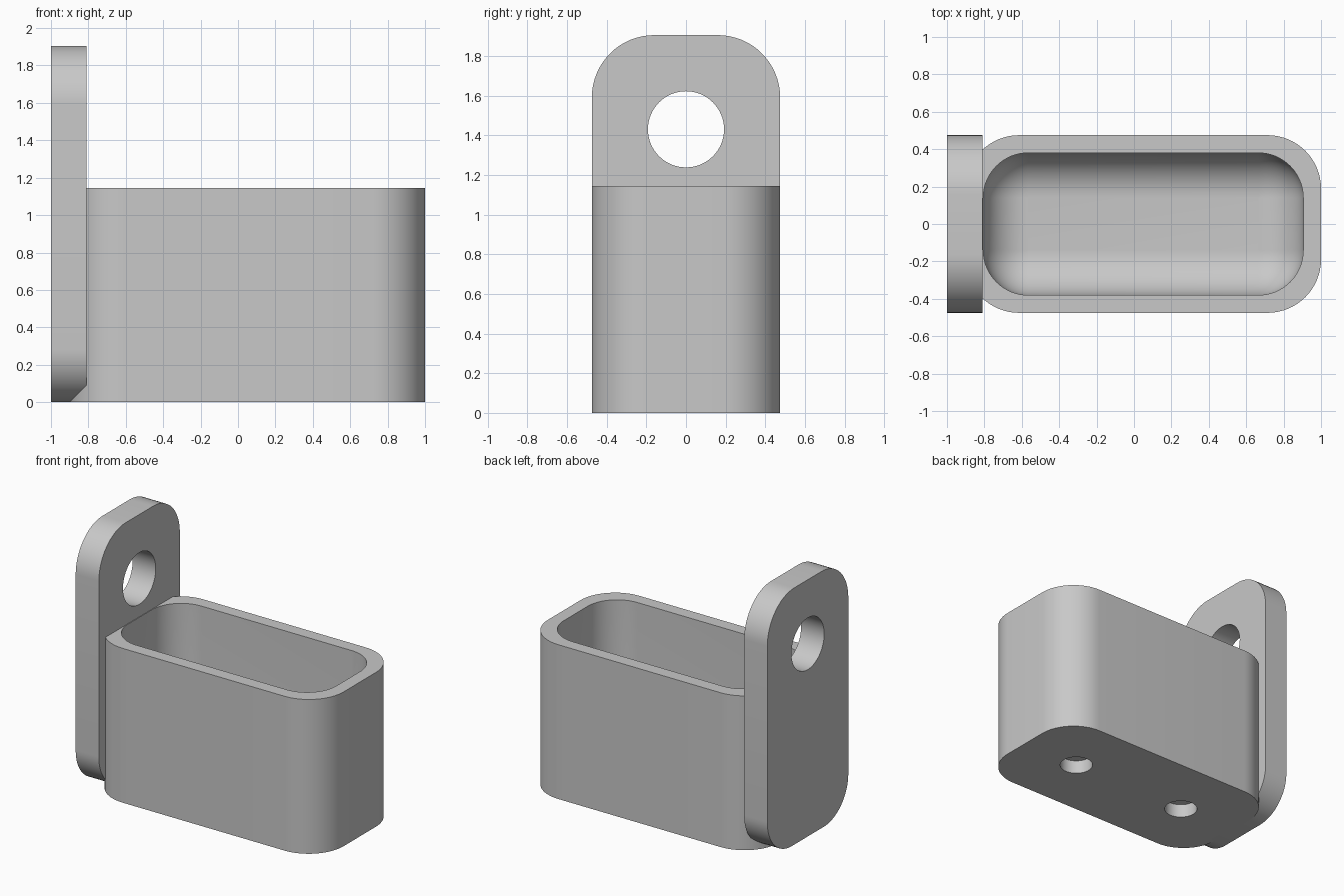
import bpy, bmesh, math
from mathutils import Matrix, Vector

if "Cube" in bpy.data.objects:
    bpy.data.objects.remove(bpy.data.objects["Cube"], do_unlink=True)

grey = bpy.data.materials.new("plain_grey")
grey.use_nodes = True
colour = (0.58, 0.58, 0.58, 1)
grey.diffuse_color = colour
grey.node_tree.nodes["Principled BSDF"].inputs["Base Color"].default_value = colour

ARC = 16          # segments per rounded corner
HALF_DEPTH = 0.475
RIM_Z = 1.145
PLATE_TOP = 1.905
PLATE_FRONT = -0.81


def rounded_rect(u0, u1, v0, v1, radii):
    """Counter-clockwise outline; radii run from the upper right corner."""
    corners = [(u1, v1, -1, -1), (u0, v1, 1, -1), (u0, v0, 1, 1), (u1, v0, -1, 1)]
    points = []
    for k, ((u, v, su, sv), r) in enumerate(zip(corners, radii)):
        for i in range(ARC + 1):
            a = (k + i / ARC) * math.pi / 2
            points.append((u + su * r + r * math.cos(a), v + sv * r + r * math.sin(a)))
    return points


def loft(name, rings):
    """Skin a stack of equal outlines and close both ends."""
    bm = bmesh.new()
    loops = [[bm.verts.new(p) for p in ring] for ring in rings]
    n = len(loops[0])
    for a, b in zip(loops, loops[1:]):
        for i in range(n):
            j = (i + 1) % n
            bm.faces.new((a[i], a[j], b[j], b[i]))
    bm.faces.new(loops[0][::-1])
    bm.faces.new(loops[-1])
    bmesh.ops.recalc_face_normals(bm, faces=bm.faces)
    mesh = bpy.data.meshes.new(name)
    bm.to_mesh(mesh)
    bm.free()
    mesh.materials.append(grey)
    ob = bpy.data.objects.new(name, mesh)
    bpy.context.collection.objects.link(ob)
    return ob


def activate(ob):
    bpy.ops.object.select_all(action="DESELECT")
    ob.select_set(True)
    bpy.context.view_layer.objects.active = ob


def drill(ob, centre, radius, length, axis):
    """Cut a round hole along the given axis."""
    bm = bmesh.new()
    turn = Vector((0, 0, 1)).rotation_difference(Vector(axis)).to_matrix().to_4x4()
    bmesh.ops.create_cone(bm, cap_ends=True, segments=64, radius1=radius, radius2=radius,
                          depth=length, matrix=Matrix.Translation(centre) @ turn)
    mesh = bpy.data.meshes.new("drill")
    bm.to_mesh(mesh)
    bm.free()
    mesh.materials.append(grey)
    cutter = bpy.data.objects.new("drill", mesh)
    cutter.hide_render = True
    bpy.context.collection.objects.link(cutter)
    activate(ob)
    mod = ob.modifiers.new("hole", "BOOLEAN")
    mod.operation = "DIFFERENCE"
    mod.solver = "EXACT"
    mod.object = cutter
    bpy.ops.object.modifier_apply(modifier=mod.name)
    bpy.data.objects.remove(cutter, do_unlink=True)


# Open box: outer wall, rim, then the cavity with a rounded floor edge
OUTER_R, INNER_R, FLOOR_Z = 0.286, 0.24, 0.19
outer = rounded_rect(-0.9, 1, -HALF_DEPTH, HALF_DEPTH, [OUTER_R] * 4)


def cavity(inset):
    return rounded_rect(-0.806 + inset, 0.905 - inset, -0.38 + inset, 0.38 - inset,
                        [INNER_R - inset] * 4)


rings = [[(x, y, z) for x, y in outer] for z in (0, RIM_Z)]
rings.append([(x, y, RIM_Z) for x, y in cavity(0)])
for i in range(ARC + 1):
    a = i / ARC * math.pi / 2 * 0.995
    z = FLOOR_Z + INNER_R * (1 - math.sin(a))
    rings.append([(x, y, z) for x, y in cavity(INNER_R * (1 - math.cos(a)))])
box = loft("open_box", rings)

# Blind holes in the underside
for x in (-0.43, 0.53):
    drill(box, (x, 0, 0), 0.114, 0.2, (0, 0, 1))

# Upright hanging plate with a through hole
outline = rounded_rect(-HALF_DEPTH, HALF_DEPTH, 0, PLATE_TOP, [0.315, 0.315, OUTER_R, OUTER_R])
plate = loft("hanging_plate", [[(x, y, z) for y, z in outline] for x in (-1, PLATE_FRONT)])
drill(plate, (-0.9, 0, 1.43), 0.192, 0.6, (1, 0, 0))

for ob in (box, plate):
    activate(ob)
    bpy.ops.object.shade_smooth_by_angle(angle=math.radians(30))
